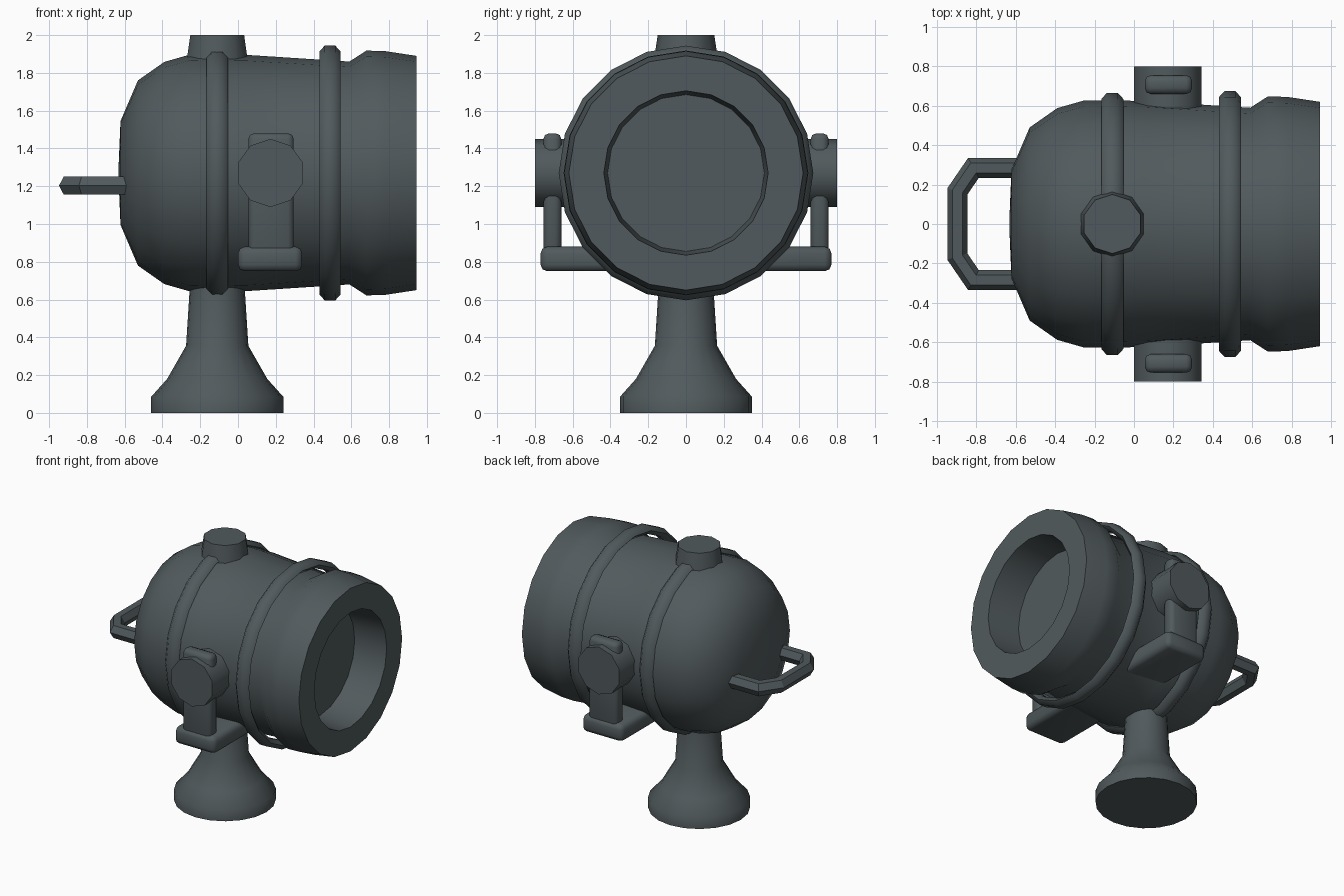
import bpy, bmesh, math
from mathutils import Matrix, Vector

cube = bpy.data.objects.get("Cube")
if cube:
    bpy.data.objects.remove(cube, do_unlink=True)

SLATE = (0.082, 0.102, 0.109, 1)
paint = bpy.data.materials.new("slate grey paint")
paint.use_nodes = True
paint.diffuse_color = SLATE
paint.node_tree.nodes["Principled BSDF"].inputs["Base Color"].default_value = SLATE

AXIS_Z = 1.27      # height of the lamp axis
POST_X = -0.11     # pedestal position


def finish(name, bm, smooth=50):
    bmesh.ops.remove_doubles(bm, verts=bm.verts, dist=1e-5)
    bmesh.ops.recalc_face_normals(bm, faces=bm.faces)
    mesh = bpy.data.meshes.new(name)
    bm.to_mesh(mesh)
    bm.free()
    mesh.materials.append(paint)
    ob = bpy.data.objects.new(name, mesh)
    bpy.context.collection.objects.link(ob)
    bpy.ops.object.select_all(action='DESELECT')
    ob.select_set(True)
    bpy.context.view_layer.objects.active = ob
    bpy.ops.object.shade_smooth_by_angle(angle=math.radians(smooth))
    return ob


def skin(bm, rings, closed_rings=False):
    """Bridge rings of vertices with quads; cap the ends unless they join up."""
    n = len(rings[0])
    pairs = list(zip(rings, rings[1:]))
    if closed_rings:
        pairs.append((rings[-1], rings[0]))
    for a, b in pairs:
        for i in range(n):
            j = (i + 1) % n
            bm.faces.new((a[i], a[j], b[j], b[i]))
    if not closed_rings:
        bm.faces.new(rings[0])
        bm.faces.new(rings[-1])


def lathe(name, profile, sides, place, turn=0.0, closed=False):
    """Turn (radius, height) points around local z, then place the result."""
    bm = bmesh.new()
    rings = []
    for r, h in profile:
        ring = []
        for i in range(sides):
            a = turn + math.tau * i / sides
            ring.append(bm.verts.new(place @ Vector((r * math.cos(a), r * math.sin(a), h))))
        rings.append(ring)
    skin(bm, rings, closed)
    return finish(name, bm)


def box(name, low, high, bevel):
    low, high = Vector(low), Vector(high)
    bm = bmesh.new()
    bmesh.ops.create_cube(bm, size=1, matrix=Matrix.Translation((low + high) / 2)
                          @ Matrix.Diagonal((*(high - low), 1)))
    bmesh.ops.bevel(bm, geom=bm.edges[:], offset=bevel, segments=2,
                    profile=0.5, affect='EDGES')
    return finish(name, bm)


along_x = Matrix.Translation((0, 0, AXIS_Z)) @ Matrix.Rotation(math.pi / 2, 4, 'Y')
upright = Matrix.Translation((POST_X, 0, 0))

# Lamp housing with rounded back, flared front rim and recessed lens
lathe("lamp_housing", [
    (0.02, -0.633), (0.275, -0.622), (0.49, -0.53), (0.588, -0.39), (0.628, -0.25),
    (0.625, 0.05), (0.59, 0.59), (0.648, 0.68), (0.645, 0.78), (0.62, 0.945),
    (0.435, 0.945), (0.415, 0.69)], 20, along_x)

# Raised straps around the housing
for name, x, r in (("rear_strap", POST_X, 0.665), ("front_strap", 0.487, 0.674)):
    section = [(r, x - 0.028), (r, x + 0.028), (r - 0.03, x + 0.056),
               (r - 0.06, x + 0.028), (r - 0.06, x - 0.028), (r - 0.03, x - 0.056)]
    lathe(name, section, 20, along_x, closed=True)

# Pedestal and top vent
lathe("pedestal", [(0.35, 0), (0.35, 0.085), (0.265, 0.18), (0.165, 0.355), (0.143, 0.7)],
      20, upright)
lathe("top_vent", [(0.175, 1.83), (0.15, 2.0)], 10, upright, turn=math.pi / 10)

# Yoke: pivots and arms on both sides, joined by a crossbar
for side, s in (("right", -1), ("left", 1)):
    pivot = Matrix.Translation((0.172, 0, AXIS_Z)) @ Matrix.Rotation(-s * math.pi / 2, 4, 'X')
    lathe(side + "_pivot", [(0.18, 0.55), (0.18, 0.8)], 10, pivot, turn=math.pi / 2)
    y0, y1 = sorted((s * 0.66, s * 0.755))
    box(side + "_yoke_arm", (0.055, y0, 0.8), (0.295, y1, 1.48), 0.03)
box("yoke_crossbar", (0, -0.77, 0.75), (0.34, 0.77, 0.88), 0.035)

# Rear handle: hexagonal bar bent around a mirrored path
half = [(-0.5, 0.285), (-0.815, 0.285), (-0.897, 0.165)]
path = [Vector((x, y, 1.203)) for x, y in half]
path += [Vector((p.x, -p.y, p.z)) for p in reversed(path)]
bm = bmesh.new()
rings = []
for i, p in enumerate(path):
    before = (p - path[i - 1]).normalized() if i else Vector((-1, 0, 0))
    after = (path[i + 1] - p).normalized() if i + 1 < len(path) else before
    tangent = (before + after).normalized()
    out = tangent.cross(Vector((0, 0, 1))) / tangent.dot(before)
    ring = []
    for k in range(6):
        a = math.tau * k / 6
        ring.append(bm.verts.new(p + out * 0.051 * math.cos(a)
                                 + Vector((0, 0, 0.055 * math.sin(a)))))
    rings.append(ring)
skin(bm, rings)
finish("rear_handle", bm, 30)
